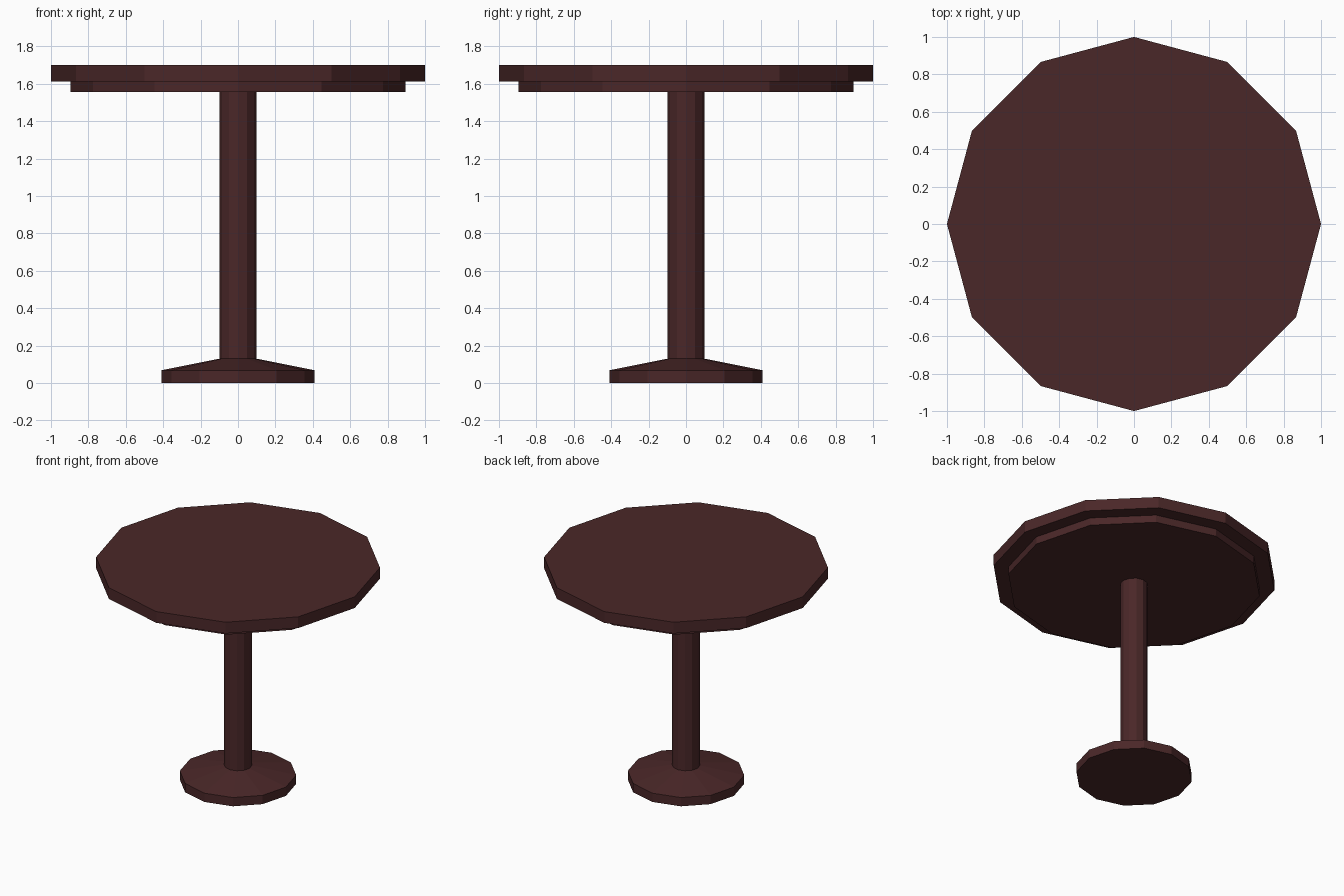
import bpy, bmesh, math

if "Cube" in bpy.data.objects:
    bpy.data.objects.remove(bpy.data.objects["Cube"])

SIDES = 12

wood = bpy.data.materials.new("dark brown wood")
wood.diffuse_color = (0.0685, 0.0203, 0.0212, 1.0)
wood.use_nodes = True
wood.node_tree.nodes["Principled BSDF"].inputs["Base Color"].default_value = wood.diffuse_color


def lathe(name, profile):
    """Revolve (radius, z) points, listed bottom to top, into a flat-sided part."""
    bm = bmesh.new()
    rings = []
    for r, z in profile:
        if r == 0:
            rings.append([bm.verts.new((0, 0, z))])
        else:
            rings.append([bm.verts.new((r * math.cos(2 * math.pi * i / SIDES),
                                        r * math.sin(2 * math.pi * i / SIDES), z))
                          for i in range(SIDES)])
    for low, high in zip(rings, rings[1:]):
        if len(low) == 1:
            bm.faces.new(high[::-1])      # bottom cap
        elif len(high) == 1:
            bm.faces.new(low)             # top cap
        else:
            for i in range(SIDES):
                j = (i + 1) % SIDES
                bm.faces.new((low[i], low[j], high[j], high[i]))
    # cap centres are only markers
    bmesh.ops.delete(bm, geom=[v for v in bm.verts if not v.link_faces], context='VERTS')
    mesh = bpy.data.meshes.new(name)
    bm.to_mesh(mesh)
    bm.free()
    mesh.materials.append(wood)
    obj = bpy.data.objects.new(name, mesh)
    bpy.context.collection.objects.link(obj)
    return obj


# Foot: short plinth with a shallow sloped top meeting the column
lathe("base", [(0, 0), (0.41, 0), (0.41, 0.068), (0.098, 0.13)])

# Column
lathe("column", [(0.098, 0.13), (0.098, 1.555)])

# Stepped table top: smaller apron disc under the full-width disc
lathe("table_top", [(0, 1.555), (0.895, 1.555), (0.895, 1.613),
                    (1.0, 1.613), (1.0, 1.70), (0, 1.70)])
